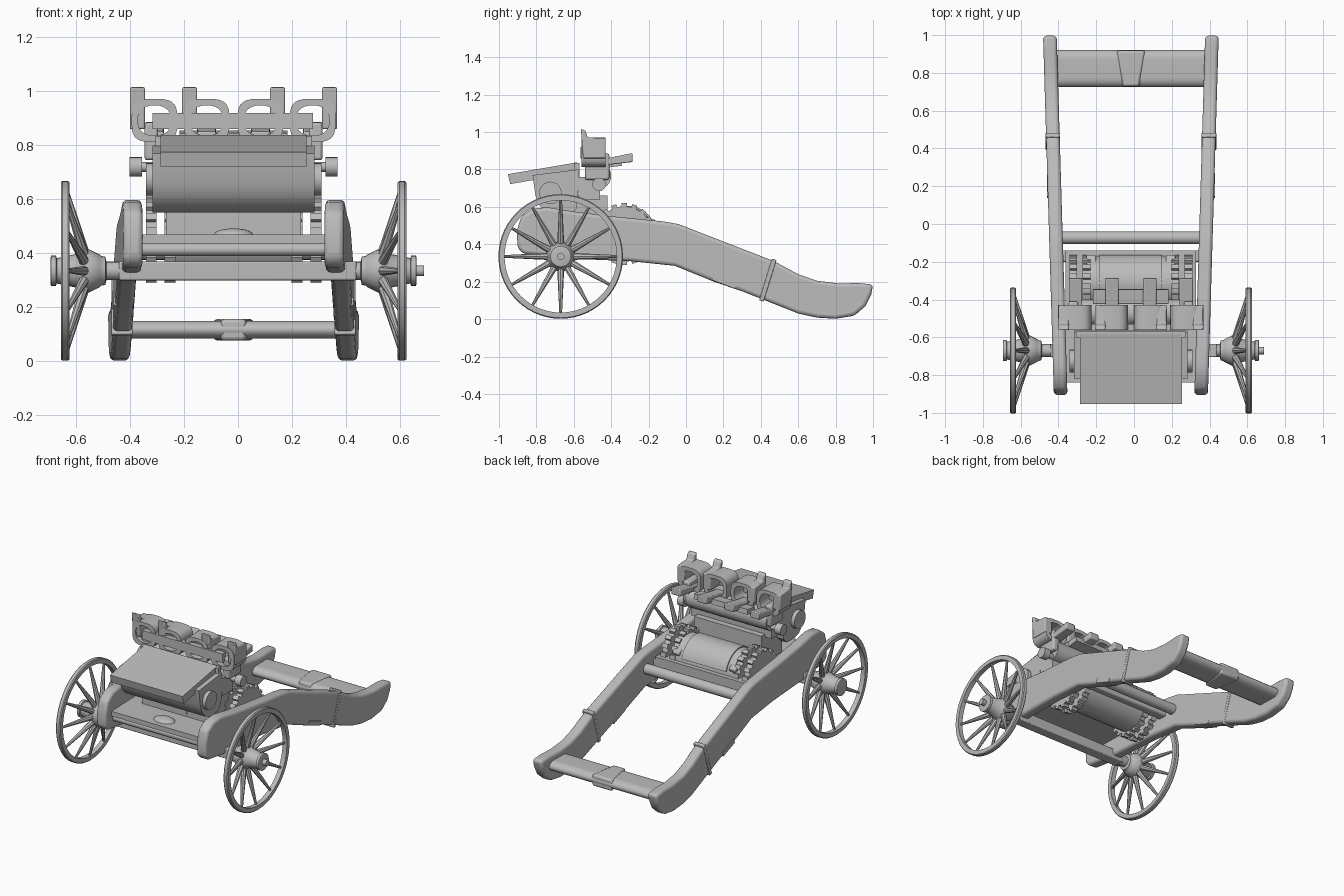
import bpy, bmesh, math
from mathutils import Vector, Matrix

if "Cube" in bpy.data.objects:
    bpy.data.objects.remove(bpy.data.objects["Cube"])

CX = -0.0165  # centre line of the carriage
mat = bpy.data.materials.new("iron grey")
mat.diffuse_color = (0.5, 0.5, 0.5, 1)
mat.use_nodes = True
mat.node_tree.nodes["Principled BSDF"].inputs["Base Color"].default_value = mat.diffuse_color


def finish(name, bm, bevel=0.0, segs=2):
    bmesh.ops.recalc_face_normals(bm, faces=bm.faces)
    bmesh.ops.translate(bm, verts=bm.verts, vec=(CX, 0, 0))
    me = bpy.data.meshes.new(name)
    bm.to_mesh(me)
    bm.free()
    ob = bpy.data.objects.new(name, me)
    bpy.context.collection.objects.link(ob)
    me.materials.append(mat)
    if bevel:
        m = ob.modifiers.new("bevel", 'BEVEL')
        m.width, m.segments, m.limit_method = bevel, segs, 'ANGLE'
    bpy.ops.object.select_all(action='DESELECT')
    ob.select_set(True)
    bpy.context.view_layer.objects.active = ob
    bpy.ops.object.shade_smooth_by_angle(angle=math.radians(35))
    return ob


def add_box(bm, x0, x1, y0, y1, z0, z1, tilt=0.0):
    c = Vector(((x0 + x1) / 2, (y0 + y1) / 2, (z0 + z1) / 2))
    M = Matrix.Translation(c) @ Matrix.Rotation(tilt, 4, 'X') @ Matrix.Diagonal((x1 - x0, y1 - y0, z1 - z0, 1))
    bmesh.ops.create_cube(bm, size=1, matrix=M)


def add_rod(bm, a, b, r1, r2=None, n=20):
    a, b = Vector(a), Vector(b)
    M = Matrix.Translation((a + b) / 2) @ (b - a).to_track_quat('Z', 'Y').to_matrix().to_4x4()
    bmesh.ops.create_cone(bm, cap_ends=True, segments=n, radius1=r1, radius2=r1 if r2 is None else r2,
                          depth=(b - a).length, matrix=M)


def box(name, *dims, tilt=0.0, bevel=0.0):
    bm = bmesh.new()
    add_box(bm, *dims, tilt=tilt)
    return finish(name, bm, bevel)


def rod(name, a, b, r, n=20):
    bm = bmesh.new()
    add_rod(bm, a, b, r, n=n)
    return finish(name, bm)


def prism(name, pts, xa, xb, bevel=0.0, segs=2):
    """Side profile (y, z) spanned between two x functions of y."""
    bm = bmesh.new()
    A = [bm.verts.new((xa(y), y, z)) for y, z in pts]
    B = [bm.verts.new((xb(y), y, z)) for y, z in pts]
    bm.faces.new(A)
    bm.faces.new(B)
    for i in range(len(pts)):
        j = (i + 1) % len(pts)
        bm.faces.new((A[i], A[j], B[j], B[i]))
    return finish(name, bm, bevel, segs)


def lathe_x(bm, profile, y, z, n=24, closed=False):
    """Revolve (x, radius) points around an axis parallel to x."""
    rings = [[bm.verts.new((x, y + r * math.cos(t * math.tau / n), z + r * math.sin(t * math.tau / n)))
              for t in range(n)] for x, r in profile]
    count = len(rings)
    for i in range(count if closed else count - 1):
        a, b = rings[i], rings[(i + 1) % count]
        for t in range(n):
            u = (t + 1) % n
            bm.faces.new((a[t], a[u], b[u], b[t]))
    if not closed:
        bm.faces.new(rings[0])
        bm.faces.new(rings[-1])


# Splayed side cheeks running back into curved trails
cheek = [(-0.90, 0.38), (-0.87, 0.35), (-0.67, 0.325), (-0.30, 0.31), (-0.06, 0.285), (0.15, 0.20),
         (0.31, 0.145), (0.60, 0.03), (0.70, 0.008), (0.80, 0.002), (0.90, 0.018), (0.96, 0.07), (0.99, 0.13),
         (1.0, 0.185), (0.92, 0.193), (0.82, 0.19), (0.70, 0.205), (0.60, 0.24), (0.47, 0.31),
         (-0.04, 0.508), (-0.12, 0.522), (-0.40, 0.55), (-0.60, 0.575), (-0.74, 0.598), (-0.82, 0.59),
         (-0.88, 0.55), (-0.905, 0.47)]
mid = lambda y: 0.372 + 0.030 * (y + 0.9)
W, HUB_Y, HUB_Z = 0.036, -0.67, 0.335

for s, side in ((-1, "left"), (1, "right")):
    prism(side + "_cheek", cheek, lambda y: s * (mid(y) - W), lambda y: s * (mid(y) + W), 0.018, 3)
    # Small iron fittings under and around the trail
    box(side + "_trail_step", *sorted((s * 0.37, s * 0.445)), 0.14, 0.27, 0.185, 0.215, tilt=-0.36)
    box(side + "_trail_strap", *sorted((s * (mid(.48) - .039), s * (mid(.48) + .039))),
        0.425, 0.450, 0.092, 0.325, tilt=-0.3, bevel=0.004)

    # Dished wheel: rim, tapering spokes and turned hub
    bm = bmesh.new()
    lathe_x(bm, [(s * 0.608, 0.300), (s * 0.608, 0.328), (s * 0.614, 0.333), (s * 0.634, 0.333),
                 (s * 0.640, 0.328), (s * 0.640, 0.300)], HUB_Y, HUB_Z, 56, True)
    finish(side + "_rim", bm)
    bm = bmesh.new()
    for k in range(12):
        c, d = math.cos(k * math.tau / 12), math.sin(k * math.tau / 12)
        add_rod(bm, (s * 0.545, HUB_Y + 0.04 * c, HUB_Z + 0.04 * d),
                (s * 0.622, HUB_Y + 0.31 * c, HUB_Z + 0.31 * d), 0.02, 0.007, 8)
    finish(side + "_spokes", bm)
    bm = bmesh.new()
    hub = [(0.47, 0.03), (0.475, 0.052), (0.49, 0.055), (0.495, 0.06), (0.535, 0.08), (0.56, 0.077),
           (0.575, 0.064), (0.64, 0.05), (0.655, 0.047), (0.658, 0.056), (0.676, 0.056), (0.678, 0.05)]
    lathe_x(bm, [(s * x, r) for x, r in hub], HUB_Y, HUB_Z)
    finish(side + "_hub", bm)
    rod(side + "_axle_arm", (s * 0.40, HUB_Y, HUB_Z), (s * 0.48, HUB_Y, HUB_Z), 0.034)

    # Toothed gears beside the winding drum
    bm = bmesh.new()
    for x0, x1 in ((0.215, 0.255), (0.285, 0.325)):
        add_rod(bm, (s * x0, -0.33, 0.455), (s * x1, -0.33, 0.455), 0.148, n=36)
        for k in range(18):
            M = (Matrix.Translation((s * (x0 + x1) / 2, -0.33, 0.455)) @ Matrix.Rotation(k * math.tau / 18, 4, 'X')
                 @ Matrix.Translation((0, 0, 0.15)) @ Matrix.Diagonal((x1 - x0, 0.028, 0.03, 1)))
            bmesh.ops.create_cube(bm, size=1, matrix=M)
    finish(side + "_gears", bm)
    box(side + "_drum_arm", *sorted((s * 0.185, s * 0.235)), -0.34, -0.16, 0.53, 0.56, tilt=-0.35, bevel=0.008)

    # Gun cradle end fittings
    rod(side + "_trunnion_disc", (s * 0.30, -0.725, 0.675), (s * 0.325, -0.725, 0.675), 0.06)
    box(side + "_end_bracket", *sorted((s * 0.28, s * 0.33)), -0.54, -0.41, 0.745, 0.885, bevel=0.01)
    bm = bmesh.new()
    add_rod(bm, (s * 0.30, -0.465, 0.72), (s * 0.36, -0.465, 0.72), 0.018, n=12)
    add_rod(bm, (s * 0.34, -0.465, 0.72), (s * 0.385, -0.465, 0.72), 0.036)
    finish(side + "_elevating_knob", bm)

# Axle end pin, only on the right wheel
rod("axle_pin", (0.67, HUB_Y, HUB_Z), (0.706, HUB_Y, HUB_Z), 0.02)

# Cross members and floor
box("axle_beam", -0.425, 0.455, -0.705, -0.635, 0.30, 0.37, bevel=0.006)
box("floor", -0.345, 0.345, -0.84, -0.14, 0.437, 0.47)
rod("front_rod", (-0.36, -0.80, 0.414), (0.36, -0.80, 0.414), 0.024)
rod("rear_rod", (-0.375, -0.073, 0.41), (0.375, -0.073, 0.41), 0.034)
box("rear_beam", -0.365, 0.365, -0.20, -0.14, 0.39, 0.45, bevel=0.008)
bar = [(0.823 + 0.098 * math.cos(a), 0.117 + 0.033 * max(-1, min(1, 1.35 * math.sin(a))))
       for a in (k * math.tau / 24 for k in range(24))]
prism("tail_crossbar", bar, lambda y: -0.41, lambda y: 0.41)
prism("tail_plate", [(0.728, 0.077), (0.918, 0.077), (0.918, 0.156), (0.728, 0.156)],
      lambda y: -0.045 - 0.16 * (y - 0.73), lambda y: 0.045 + 0.16 * (y - 0.73), 0.012)
bm = bmesh.new()
bmesh.ops.create_uvsphere(bm, u_segments=24, v_segments=10, radius=1,
                          matrix=Matrix.Translation((0, -0.76, 0.47)) @ Matrix.Diagonal((0.072, 0.05, 0.022, 1)))
finish("floor_boss", bm)

# Winding drum with raised panel
rod("drum", (-0.215, -0.31, 0.455), (0.215, -0.31, 0.455), 0.142, 40)
panel = [(-0.31 + r * math.cos(a), 0.455 + r * math.sin(a)) for r, rng in ((0.15, range(13)), (0.13, range(12, -1, -1)))
         for a in (math.radians(15 + k * 9) for k in rng)]
prism("drum_panel", panel, lambda y: -0.165, lambda y: 0.165)
box("pedestal", -0.25, 0.25, -0.64, -0.42, 0.46, 0.66)
box("pedestal_plate", -0.083, 0.083, -0.645, -0.638, 0.485, 0.535)

# Gun cradle with rounded belly, and tilted cover plate
prism("cradle", [(-0.82, 0.77), (-0.805, 0.66), (-0.785, 0.61), (-0.75, 0.57), (-0.70, 0.552), (-0.62, 0.555),
                 (-0.585, 0.59), (-0.575, 0.70), (-0.575, 0.80)], lambda y: -0.30, lambda y: 0.30)
prism("cover_plate", [(-0.952, 0.775), (-0.583, 0.838), (-0.572, 0.785), (-0.94, 0.722)],
      lambda y: -0.27, lambda y: 0.27)
box("cover_hinge", -0.29, 0.29, -0.60, -0.57, 0.70, 0.835)

# Row of four chamber holders
rod("breech_roller", (-0.30, -0.47, 0.765), (0.30, -0.47, 0.765), 0.07, 24)
box("breech_saddle", -0.30, 0.30, -0.575, -0.46, 0.64, 0.76)
box("breech_bar", -0.30, 0.295, -0.565, -0.53, 0.86, 0.92)
for i, x in enumerate((-0.293, -0.1, 0.1, 0.293)):
    s = -1 if x < 0 else 1
    # Open cup: squarish ring with a round opening
    bm = bmesh.new()
    n, loops = 28, []
    for y in (-0.56, -0.43):
        for rx, rz, p in ((0.085, 0.08, 0.6), (0.062, 0.056, 0.85)):
            ring = []
            for k in range(n):
                c, d = math.cos(k * math.tau / n), math.sin(k * math.tau / n)
                ring.append(bm.verts.new((x + rx * math.copysign(abs(c) ** p, c), y,
                                          0.892 + rz * math.copysign(abs(d) ** p, d))))
            loops.append(ring)
    for a, b in ((0, 1), (2, 3), (0, 2), (1, 3)):
        for k in range(n):
            m = (k + 1) % n
            bm.faces.new((loops[a][k], loops[a][m], loops[b][m], loops[b][k]))
    finish("breech_cup_%d" % (i + 1), bm)
    # Outer post with a raised front horn
    post = [(-0.55, 0.86), (-0.43, 0.86), (-0.43, 0.965), (-0.525, 0.972), (-0.54, 1.01), (-0.562, 1.017)]
    xo = x + s * 0.063
    prism("cup_post_%d" % (i + 1), post, lambda y: xo - 0.028, lambda y: xo + 0.028, 0.006)
    # Rear tongue rising backwards
    prism("cup_tongue_%d" % (i + 1), [(-0.50, 0.815), (-0.285, 0.84), (-0.287, 0.888), (-0.43, 0.858), (-0.50, 0.85)],
          lambda y: x - 0.035, lambda y: x + 0.035, 0.006)
box("tongue_rail", -0.20, 0.20, -0.42, -0.345, 0.815, 0.85, tilt=0.12)
